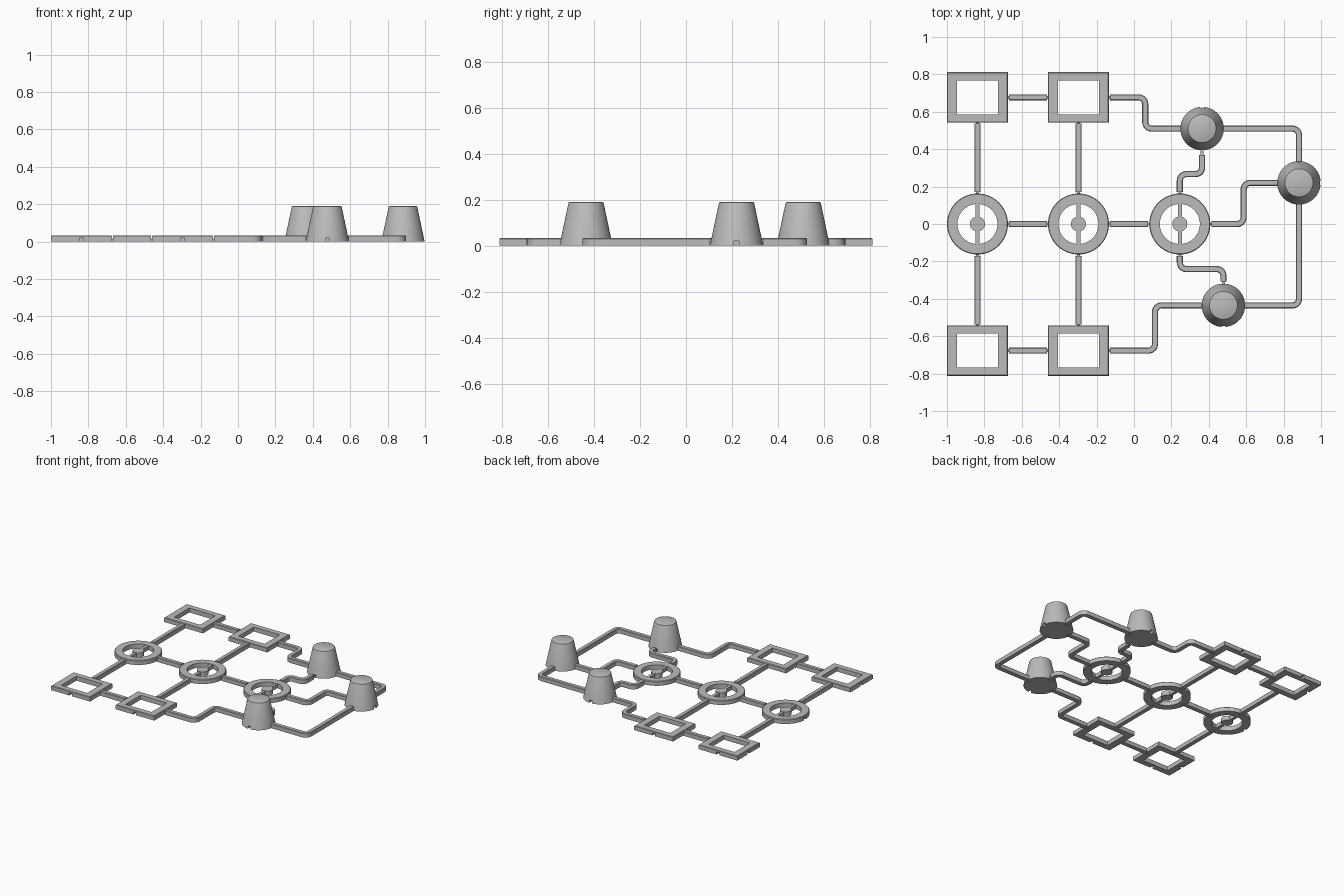
import bpy, bmesh, math
from mathutils import Vector

cube = bpy.data.objects.get("Cube")
if cube:
    bpy.data.objects.remove(cube, do_unlink=True)

H = 0.034            # height of the flat parts
PIPE_W = 0.033
CHAMFER = 0.004
SIDES = [Vector((1, 0)), Vector((0, 1)), Vector((-1, 0)), Vector((0, -1))]

grey = bpy.data.materials.new("plain grey")
grey.use_nodes = True
GREY = (0.5, 0.5, 0.5, 1)
grey.diffuse_color = GREY
grey.node_tree.nodes["Principled BSDF"].inputs["Base Color"].default_value = GREY


def finish(bm, name, smooth=True):
    bmesh.ops.recalc_face_normals(bm, faces=bm.faces)
    mesh = bpy.data.meshes.new(name)
    bm.to_mesh(mesh)
    bm.free()
    obj = bpy.data.objects.new(name, mesh)
    bpy.context.collection.objects.link(obj)
    mesh.materials.append(grey)
    bpy.ops.object.select_all(action='DESELECT')
    obj.select_set(True)
    bpy.context.view_layer.objects.active = obj
    if smooth:
        bpy.ops.object.shade_smooth_by_angle(angle=math.radians(30))
    return obj


def add_box(bm, x, y, sx, sy, z0, z1):
    verts = bmesh.ops.create_cube(bm, size=1)["verts"]
    for v in verts:
        v.co = (x + v.co.x * sx, y + v.co.y * sy, z0 + (v.co.z + 0.5) * (z1 - z0))


def loft(bm, loops, closed):
    """Skin a list of equal vertex loops; cap the ends when open."""
    rings = [[bm.verts.new(p) for p in loop] for loop in loops]
    n = len(rings[0])
    for i in range(len(rings) - (0 if closed else 1)):
        a, b = rings[i], rings[(i + 1) % len(rings)]
        for j in range(n):
            k = (j + 1) % n
            bm.faces.new((a[j], a[k], b[k], b[j]))
    if not closed:
        bm.faces.new(rings[0])
        bm.faces.new(rings[-1])


def circle(x, y, r, z, n=64):
    return [(x + r * math.cos(math.tau * i / n), y + r * math.sin(math.tau * i / n), z)
            for i in range(n)]


def rectangle(x, y, hx, hy, z):
    return [(x + hx * a, y + hy * b, z) for a, b in ((-1, -1), (1, -1), (1, 1), (-1, 1))]


def cut_sockets(obj, x, y, hx, hy):
    """Cut a small pin socket in the middle of each of the four sides."""
    bm = bmesh.new()
    for d in SIDES:
        add_box(bm, x + d.x * hx, y + d.y * hy, 0.05 if d.x else 0.022,
                0.05 if d.y else 0.022, -0.01, 0.02)
    cutter = finish(bm, "socket_cutter", False)
    cutter.hide_render = True
    mod = obj.modifiers.new("sockets", 'BOOLEAN')
    mod.operation, mod.solver, mod.object = 'DIFFERENCE', 'EXACT', cutter
    bpy.context.view_layer.objects.active = obj
    bpy.ops.object.modifier_apply(modifier=mod.name)
    bpy.data.objects.remove(cutter, do_unlink=True)


def frame(name, x, y):
    bm = bmesh.new()
    ox, oy, ix, iy, c = 0.163, 0.135, 0.109, 0.091, CHAMFER
    loft(bm, [rectangle(x, y, ox, oy, 0), rectangle(x, y, ox, oy, H - c),
              rectangle(x, y, ox - c, oy - c, H), rectangle(x, y, ix, iy, H),
              rectangle(x, y, ix, iy, 0)], True)
    cut_sockets(finish(bm, name, False), x, y, ox, oy)


def wheel(name, x, y):
    bm = bmesh.new()
    c = CHAMFER
    loft(bm, [circle(x, y, 0.163, 0), circle(x, y, 0.163, H - c), circle(x, y, 0.163 - c, H),
              circle(x, y, 0.107, H), circle(x, y, 0.107, 0)], True)
    cut_sockets(finish(bm, name + "_rim"), x, y, 0.163, 0.163)
    bm = bmesh.new()
    loft(bm, [circle(x, y, 0.04, 0, 32), circle(x, y, 0.04, H, 32)], False)
    finish(bm, name + "_hub")
    bm = bmesh.new()
    add_box(bm, x, y, 0.022, 0.222, 0.001, H - 0.002)
    finish(bm, name + "_spoke", False)


def tower(name, x, y):
    bm = bmesh.new()
    loft(bm, [circle(x, y, 0.116, 0), circle(x, y, 0.077, 0.184),
              circle(x, y, 0.075, 0.188), circle(x, y, 0.071, 0.19)], False)
    cut_sockets(finish(bm, name), x, y, 0.115, 0.115)


def rounded(points, r=0.035, steps=6):
    """Replace each corner of a right-angled path with an arc."""
    out = [points[0]]
    for a, p, b in zip(points, points[1:], points[2:]):
        u, w = (a - p).normalized(), (b - p).normalized()
        centre = p + (u + w) * r
        for i in range(steps + 1):
            t = math.pi / 2 * i / steps
            out.append(centre - w * r * math.cos(t) - u * r * math.sin(t))
    return out + [points[-1]]


def pipe(name, *coords):
    """Chamfered bar along a path, with a thin pin at either end."""
    corners = [Vector(c) for c in coords]
    path = rounded(corners)
    h, c = PIPE_W / 2, CHAMFER
    profile = [(-h, 0), (h, 0), (h, H - c), (h - c, H), (c - h, H), (-h, H - c)]
    loops = []
    for i, p in enumerate(path):
        t = (path[min(i + 1, len(path) - 1)] - path[max(i - 1, 0)]).normalized()
        if i in (0, 1):
            t = (corners[1] - corners[0]).normalized()
        if i >= len(path) - 2:
            t = (corners[-1] - corners[-2]).normalized()
        loops.append([(p.x - t.y * s, p.y + t.x * s, z) for s, z in profile])
    bm = bmesh.new()
    loft(bm, loops, False)
    finish(bm, name)
    bm = bmesh.new()
    for end, inner in ((corners[0], corners[1]), (corners[-1], corners[-2])):
        d = (end - inner).normalized()
        m = end + d * 0.01
        add_box(bm, m.x, m.y, 0.04 if abs(d.x) > 0.5 else 0.016,
                0.04 if abs(d.y) > 0.5 else 0.016, 0.001, 0.018)
    finish(bm, name + "_pins", False)


# Square frames, spoked wheels and tapered towers
COLS = (-0.837, -0.297, 0.245)
ROW = 0.677
for side, s in (("back", 1), ("front", -1)):
    for i, x in enumerate(COLS[:2]):
        frame(f"{side}_frame_{i + 1}", x, s * ROW)
        pipe(f"{side}_cross_pipe_{i + 1}", (x, s * 0.17), (x, s * 0.536))
    pipe(f"{side}_frame_link", (-0.668, s * ROW), (-0.466, s * ROW))
for i, x in enumerate(COLS):
    wheel(f"wheel_{i + 1}", x, 0)
    if i < 2:
        pipe(f"wheel_link_{i + 1}", (x + 0.169, 0), (COLS[i + 1] - 0.169, 0))
T_BACK, T_SIDE, T_FRONT = (0.364, 0.51), (0.882, 0.22), (0.478, -0.435)
tower("back_tower", *T_BACK)
tower("side_tower", *T_SIDE)
tower("front_tower", *T_FRONT)

# Bent pipes joining the towers to the frames and wheels
pipe("back_frame_pipe", (-0.128, ROW), (0.06, ROW), (0.06, 0.51), (0.25, 0.51))
pipe("back_corner_pipe", (0.478, 0.51), (0.882, 0.51), (0.882, 0.335))
pipe("front_corner_pipe", (0.882, 0.105), (0.882, -0.435), (0.592, -0.435))
pipe("front_frame_pipe", (-0.128, -ROW), (0.112, -ROW), (0.112, -0.435), (0.364, -0.435))
pipe("side_tower_pipe", (0.414, 0), (0.586, 0), (0.586, 0.22), (0.768, 0.22))
pipe("back_tower_pipe", (0.245, 0.17), (0.245, 0.267), (0.364, 0.267), (0.364, 0.37))
pipe("front_tower_pipe", (0.245, -0.17), (0.245, -0.241), (0.478, -0.241), (0.478, -0.308))
